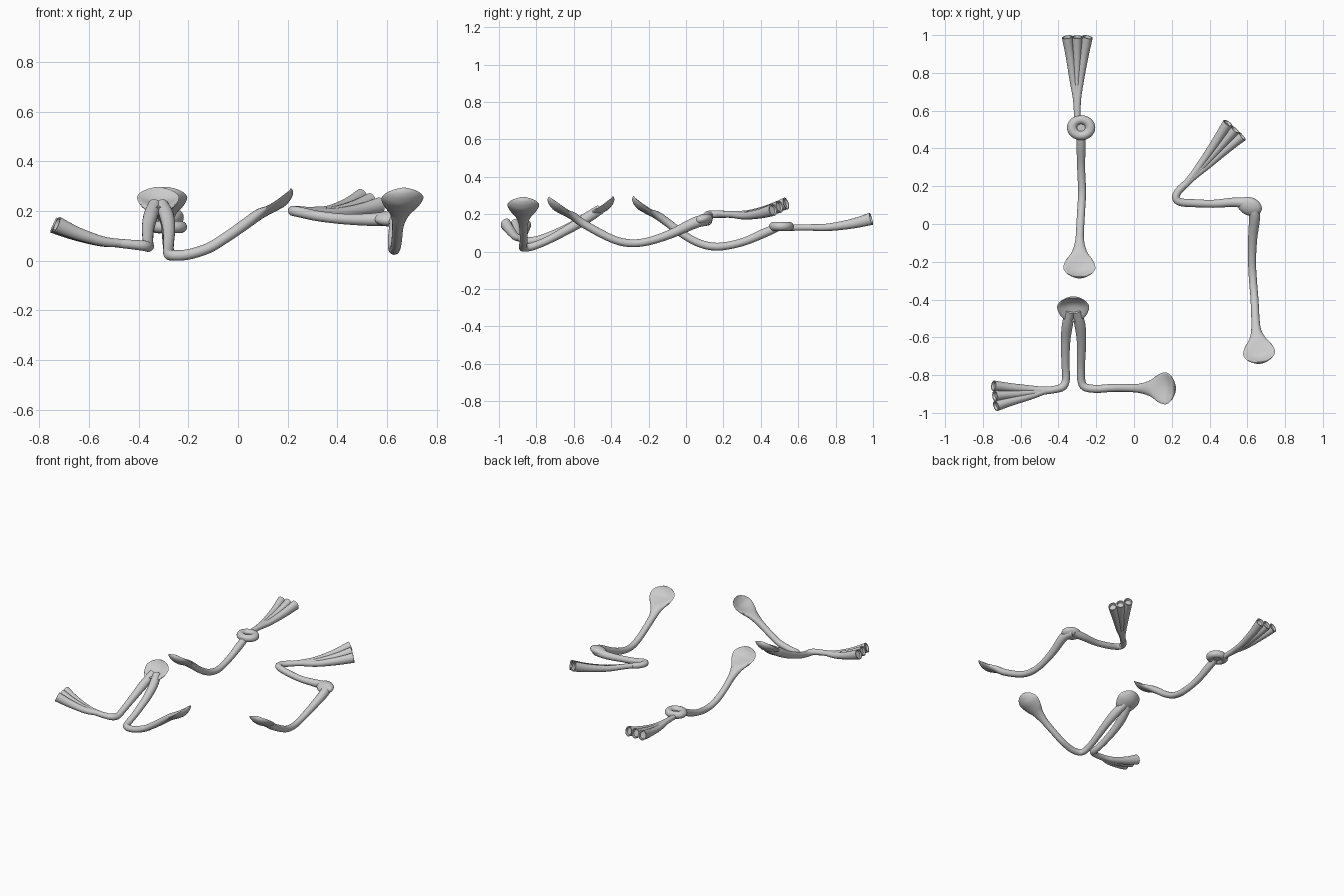
import bpy, bmesh, math
from mathutils import Vector

if "Cube" in bpy.data.objects:
    bpy.data.objects.remove(bpy.data.objects["Cube"])

SIDES = 20


def catmull(rows, steps=5):
    """Smooth a list of (x, y, z, half width, half height, dish) rows."""
    out = []
    n = len(rows)
    for i in range(n - 1):
        a, b = rows[max(i - 1, 0)], rows[i]
        c, d = rows[i + 1], rows[min(i + 2, n - 1)]
        for s in range(steps):
            t = s / steps
            out.append([0.5 * (2 * q + (r - p) * t + (2 * p - 5 * q + 4 * r - u) * t * t
                               + (3 * q - p - 3 * r + u) * t ** 3)
                        for p, q, r, u in zip(a, b, c, d)])
    out.append(list(rows[-1]))
    return out


def sweep(name, rows, hollow=False):
    rows = catmull(rows)
    pts = [Vector(r[:3]) for r in rows]
    tans = [(pts[min(i + 1, len(pts) - 1)] - pts[max(i - 1, 0)]).normalized()
            for i in range(len(pts))]
    if hollow:  # recessed open end
        e, p, t = rows[-1], pts[-1], tans[-1]
        for scale, back in ((0.8, 0.0), (0.7, 0.012)):
            rows.append(e[:3] + [e[3] * scale, e[4] * scale, 0])
            pts.append(p - t * back)
            tans.append(t)
    bm = bmesh.new()
    rings = []
    for p, t, r in zip(pts, tans, rows):
        side = t.cross(Vector((0, 0, 1))).normalized()
        up = side.cross(t)
        w, h = max(r[3], 0.003), max(r[4], 0.003)
        ring = []
        for k in range(SIDES):
            a = 2 * math.pi * k / SIDES
            u = math.cos(a)
            sag = r[5] * (1 - u * u)
            ring.append(bm.verts.new(p + side * w * u + up * (h * math.sin(a) - sag)))
        rings.append(ring)
    for a, b in zip(rings, rings[1:]):
        for k in range(SIDES):
            j = (k + 1) % SIDES
            bm.faces.new((a[k], a[j], b[j], b[k]))
    bm.faces.new(rings[0][::-1])
    bm.faces.new(rings[-1])
    bmesh.ops.recalc_face_normals(bm, faces=bm.faces)
    me = bpy.data.meshes.new(name)
    bm.to_mesh(me)
    bm.free()
    ob = bpy.data.objects.new(name, me)
    bpy.context.collection.objects.link(ob)
    smooth(ob)
    return ob


def smooth(ob):
    bpy.ops.object.select_all(action='DESELECT')
    ob.select_set(True)
    bpy.context.view_layer.objects.active = ob
    bpy.ops.object.shade_smooth_by_angle(angle=math.radians(45))


def pipe(pts, r=0.021):
    return [(p[0], p[1], p[2], p[3] if len(p) > 3 else r, p[3] if len(p) > 3 else r, 0)
            for p in pts]


SPOON = [(0.24, .024, .022, 0), (0.165, .042, .022, .002), (0.115, .071, .017, .014),
         (0.065, .085, .012, .026), (0.03, .07, .011, .02), (0.01, .043, .010, .01),
         (0.002, .02, .008, .002), (0, .004, .004, 0)]


def spoon(tip, inward, profile=SPOON):
    """Rows of a dished paddle ending at tip; inward points back along the stem."""
    d = Vector(inward).normalized()
    return [tuple(Vector(tip) + d * s) + (w, h, g) for s, w, h, g in profile]


def fork(name, wrist, mid, end, lateral):
    """Three fused tubes fanning out from a wrist."""
    lat = Vector(lateral).normalized()
    wrist, mid, end = Vector(wrist), Vector(mid), Vector(end)
    ax = (end - mid).normalized()
    for i in (-1, 0, 1):
        rows = [tuple(wrist) + (.017, .017, 0),
                tuple(wrist.lerp(mid, 0.5) + lat * .004 * i) + (.017, .017, 0),
                tuple(mid + lat * .018 * i) + (.02, .02, 0),
                tuple(mid.lerp(end, 0.55) + lat * .036 * i - Vector((0, 0, .006))) + (.024, .026, 0),
                tuple(end + lat * .054 * i) + (.028, .033, 0)]
        sweep(f"{name}_tube_{i + 2}", rows, hollow=True)


# Straight piece: stem with paddle, ring joint, fork
sweep("straight_stem", pipe([(-.28, .49, .13), (-.28, .42, .10, .024), (-.28, .3, .05), (-.275, .17, .026),
                             (-.28, .07, .045), (-.285, -.02, .095)])
      + spoon((-.29, -.283, .293), (0.01, .8, -.6)))
bpy.ops.mesh.primitive_torus_add(location=(-.28, .51, .135), major_radius=.048, minor_radius=.027,
                                 major_segments=32, minor_segments=14)
ring = bpy.context.object
ring.name = "ring_joint"
ring.scale = (1, .88, .9)
smooth(ring)
bpy.ops.mesh.primitive_cylinder_add(location=(-.28, .51, .13), radius=.035, depth=.014)
bpy.context.object.name = "ring_floor"
fork("straight_fork", (-.3, .55, .128), (-.303, .76, .13), (-.30, .99, .175), (1, 0, 0))

# Bent piece: stem with paddle, shoulder joint, crossbar, fork
sweep("bent_stem", pipe([(.615, .11, .168, .03), (.638, .05, .155, .03), (.628, -.08, .095, .024),
                         (.625, -.2, .055), (.63, -.3, .045), (.638, -.4, .07)])
      + spoon((.669, -.735, .29), (-.1, .8, -.6)))
bpy.ops.mesh.primitive_uv_sphere_add(segments=24, ring_count=12, location=(.613, .093, .17))
joint = bpy.context.object
joint.name = "shoulder_joint"
joint.scale = (.066, .05, .03)
joint.rotation_euler = (.3, 0, -.35)
smooth(joint)
sweep("bent_crossbar", pipe([(.61, .11, .17, .03), (.53, .115, .165, .025), (.42, .107, .168),
                             (.32, .11, .18), (.25, .115, .195), (.222, .135, .2, .02),
                             (.232, .17, .2, .02), (.27, .21, .199, .019)]))
fork("bent_fork", (.23, .165, .2), (.38, .325, .197), (.535, .5, .24), (.11, -.1, -.05))

# Double piece: shared top paddle, two legs, one ending in a paddle, one in a fork
sweep("top_paddle", spoon((-.322, -.388, .293), (0, -.8, -.6),
      [(.15, .045, .016, .0)] + SPOON[2:]))
sweep("right_leg", pipe([(-.307, -.46, .225, .026), (-.287, -.53, .18, .029), (-.278, -.62, .125, .025),
                         (-.28, -.74, .06), (-.28, -.82, .028), (-.262, -.862, .021),
                         (-.2, -.873, .025), (-.12, -.868, .05), (-.05, -.868, .092)])
      + spoon((.217, -.87, .288), (-.8, 0, -.6)))
sweep("left_leg", pipe([(-.335, -.46, .225, .026), (-.352, -.53, .18, .029), (-.362, -.62, .13, .025),
                        (-.363, -.74, .08), (-.36, -.82, .057), (-.378, -.862, .06),
                        (-.43, -.878, .065, .019), (-.48, -.885, .07, .018)]))
fork("left_fork", (-.4, -.872, .062), (-.55, -.892, .078), (-.737, -.91, .145), (.12, -1, .03))
